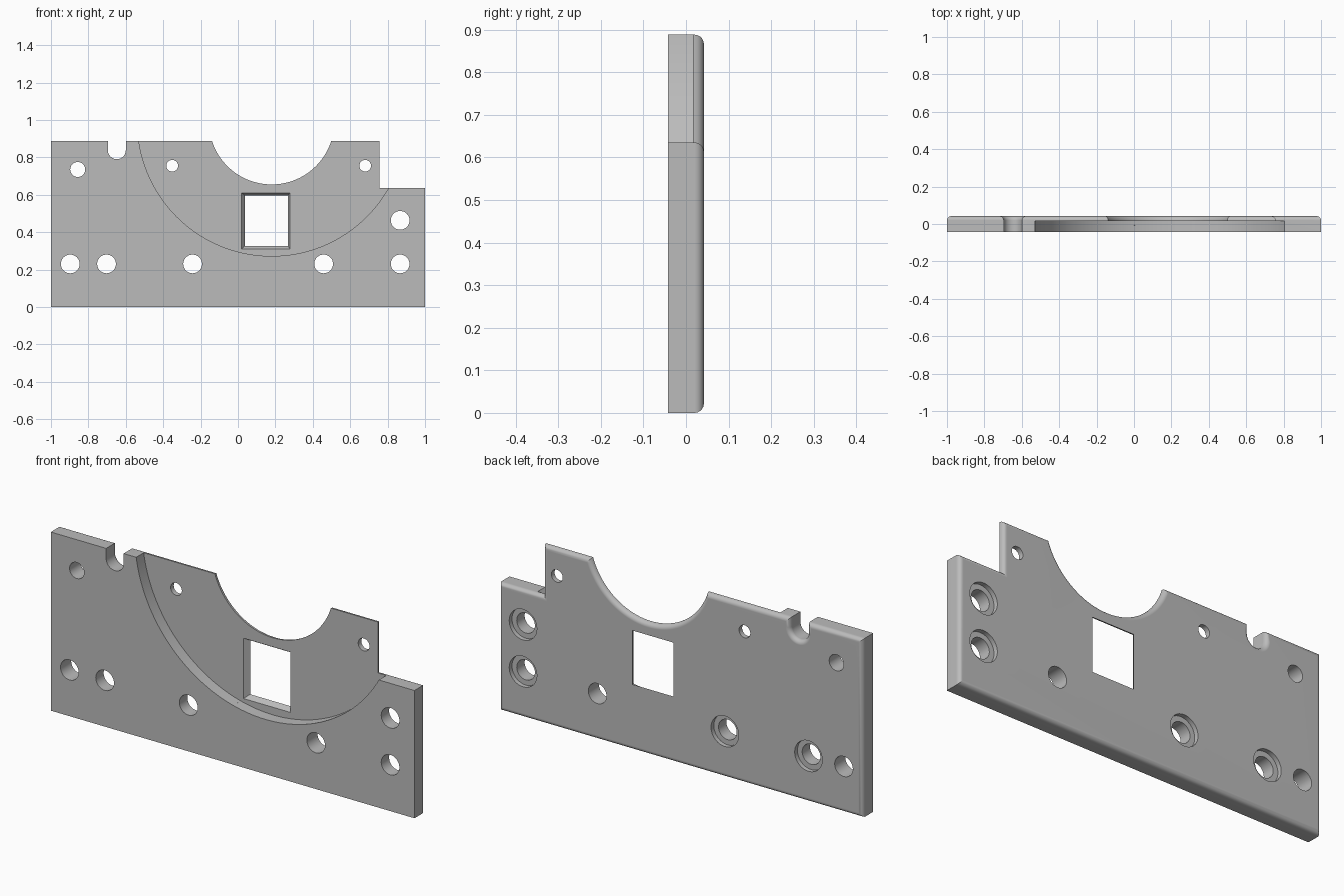
import bpy, bmesh, math

if "Cube" in bpy.data.objects:
    bpy.data.objects.remove(bpy.data.objects["Cube"])

H = 0.888          # plate height
Y0, Y1 = -0.042, 0.042   # front and back of the plate
FLOOR = 0.017      # depth of the round front pocket
CX, CZ = 0.18, 0.99      # shared centre of the pocket and the top scallop


def arc(cx, cz, r, a0, a1, n):
    return [(cx + r * math.cos(math.radians(a0 + (a1 - a0) * i / n)),
             cz + r * math.sin(math.radians(a0 + (a1 - a0) * i / n))) for i in range(n + 1)]


def circle(cx, cz, r, n=48):
    return arc(cx, cz, r, 0, 360, n)[:-1]


def rect(x0, z0, x1, z1):
    return [(x0, z0), (x1, z0), (x1, z1), (x0, z1)]


def prism(name, front, y0, y1, back=None, bevel=0):
    """Closed prism along y from an x/z outline, optionally tapered or rounded at the back."""
    bm = bmesh.new()
    a = [bm.verts.new((x, y0, z)) for x, z in front]
    b = [bm.verts.new((x, y1, z)) for x, z in (back or front)]
    n = len(a)
    bm.faces.new(a)
    back_face = bm.faces.new(b[::-1])
    for i in range(n):
        j = (i + 1) % n
        bm.faces.new((a[i], b[i], b[j], a[j]))
    bmesh.ops.recalc_face_normals(bm, faces=bm.faces[:])
    if bevel:
        bmesh.ops.bevel(bm, geom=list(back_face.edges), offset=bevel, segments=5,
                        profile=0.5, affect='EDGES', clamp_overlap=False)
    me = bpy.data.meshes.new(name)
    bm.to_mesh(me)
    bm.free()
    ob = bpy.data.objects.new(name, me)
    bpy.context.collection.objects.link(ob)
    return ob


# plate outline: stepped right end, slot and scallop in the top edge
R = 0.335
a = math.degrees(math.asin((CZ - H) / R))
outline = [(-1, 0), (1, 0), (1, 0.635), (0.757, 0.635), (0.757, H)]
outline += arc(CX, CZ, R, -a, -180 + a, 48)
outline += [(-0.6, H)] + arc(-0.648, 0.838, 0.048, 0, -180, 20) + [(-0.696, H), (-1, H)]
plate = prism("mounting_plate", outline, Y0, Y1, bevel=0.022)

# round pocket in the front
cutters = [prism("pocket_cutter", circle(CX, CZ, 0.718, 160), -0.2, FLOOR)]

# tapered window, continued past both faces of the pocket floor
outer, inner = (0.019, 0.31, 0.278, 0.61), (0.038, 0.327, 0.266, 0.595)
lerp = lambda t: rect(*[o + (i - o) * t for o, i in zip(outer, inner)])
cutters.append(prism("window_cutter", lerp(-1), FLOOR - 0.025, FLOOR + 0.05, lerp(2)))

# screw holes: x, z, radius, counterbored at the back
holes = [(-0.857, 0.735, 0.04, False), (-0.352, 0.755, 0.031, False), (0.68, 0.755, 0.031, False),
         (-0.897, 0.23, 0.05, False), (-0.703, 0.23, 0.05, True), (-0.243, 0.23, 0.05, True),
         (0.458, 0.23, 0.05, False), (0.867, 0.23, 0.05, True), (0.867, 0.463, 0.05, True)]
for x, z, r, bore in holes:
    cutters.append(prism("hole_cutter", circle(x, z, r), -0.2, 0.2))
    if bore:
        cutters.append(prism("counterbore_cutter", circle(x, z, 0.076), Y1 - 0.022, 0.2))

# cut everything and remove the cutters
bpy.context.view_layer.objects.active = plate
plate.select_set(True)
for c in cutters:
    m = plate.modifiers.new("cut", 'BOOLEAN')
    m.operation, m.solver, m.object = 'DIFFERENCE', 'EXACT', c
    bpy.ops.object.modifier_apply(modifier=m.name)
    bpy.data.objects.remove(c)

# colour and shading
mat = bpy.data.materials.new("plain_grey")
mat.diffuse_color = (0.5, 0.5, 0.5, 1)
mat.use_nodes = True
mat.node_tree.nodes["Principled BSDF"].inputs["Base Color"].default_value = mat.diffuse_color
plate.data.materials.clear()
plate.data.materials.append(mat)
bpy.ops.object.shade_smooth_by_angle(angle=math.radians(30))
wn = plate.modifiers.new("flat_face_normals", 'WEIGHTED_NORMAL')
wn.keep_sharp = True
